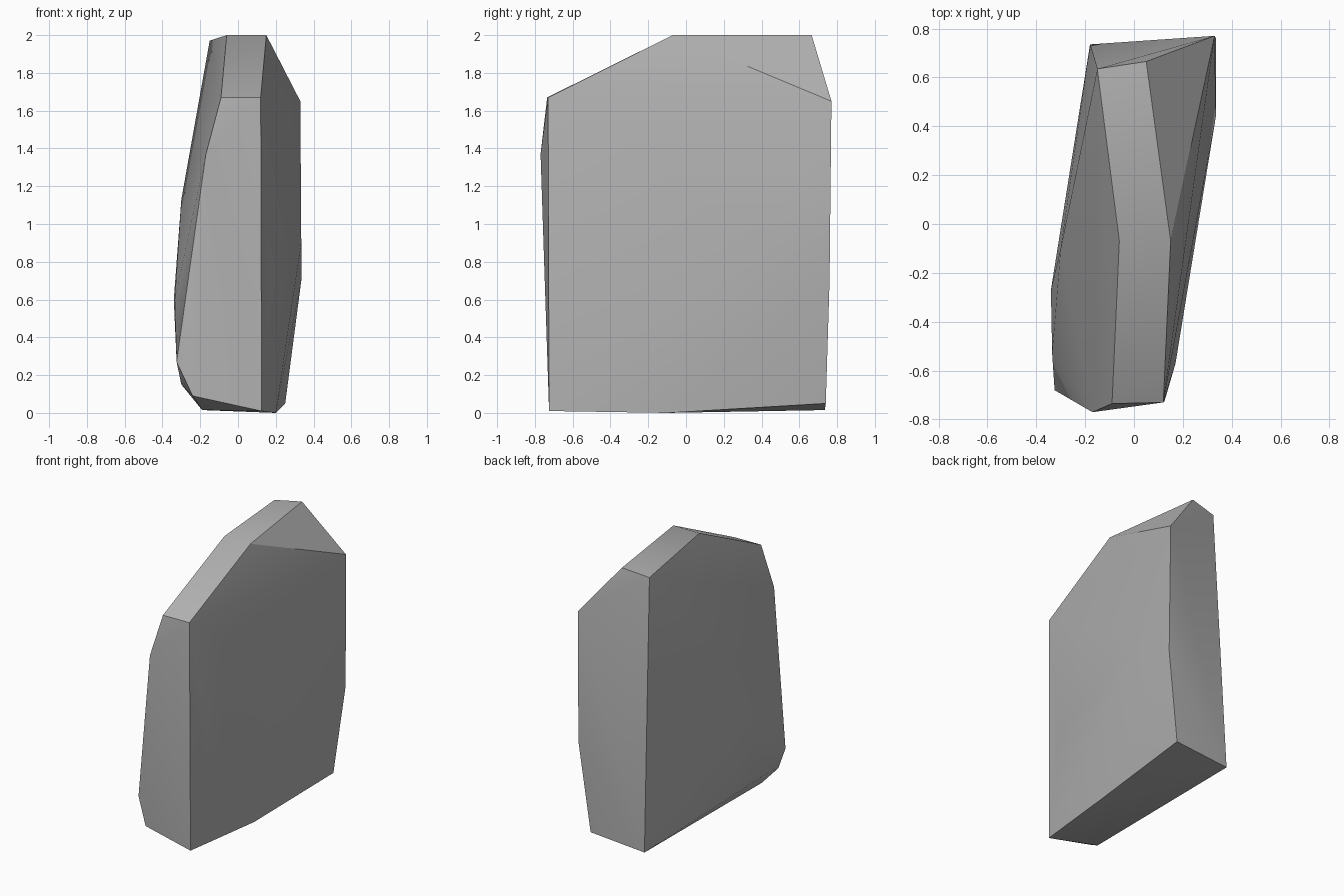
import bpy
import bmesh
import math

# Remove only the default cube
default_cube = bpy.data.objects.get("Cube")
if default_cube:
    bpy.data.objects.remove(default_cube, do_unlink=True)


def make_material(name, colour):
    material = bpy.data.materials.new(name)
    material.use_nodes = True
    material.diffuse_color = colour
    shader = material.node_tree.nodes["Principled BSDF"]
    shader.inputs["Base Color"].default_value = colour
    return material


# Corners of the chiselled slab, grouped by the side they shape
corners = {
    "crown_right": [(.12, -.73, 1.67), (.15, -.07, 2), (.05, .665, 2)],
    "crown_left": [(-.09, -.735, 1.67), (-.06, -.07, 2), (-.15, .635, 1.97)],
    "front_left_edge": [(-.17, -.77, 1.37), (-.325, -.68, .27), (-.24, -.72, .09)],
    "back_right_edge": [(.33, .77, 1.65), (.335, .76, .7), (.25, .74, .05)],
    "right_bulge": [(.335, .44, .9), (.17, -.57, .7)],
    "left_bulge": [(-.3, -.1, 1.13), (-.34, -.27, .6), (-.335, -.53, .6), (-.3, -.5, .15)],
    "base": [(.125, -.725, .01), (.2, -.1, 0), (-.18, .735, .015), (-.19, -.6, .015)],
}


def build_rock(name, groups, material):
    """Wrap a tight convex skin around the corners and soften shallow edges."""
    bm = bmesh.new()
    for points in groups.values():
        for point in points:
            bm.verts.new(point)
    result = bmesh.ops.convex_hull(bm, input=list(bm.verts))
    # Drop any corner that ended up inside the skin
    inside = [v for v in bm.verts if not v.link_faces]
    bmesh.ops.delete(bm, geom=inside, context="VERTS")
    bmesh.ops.recalc_face_normals(bm, faces=list(bm.faces))

    mesh = bpy.data.meshes.new(name)
    bm.to_mesh(mesh)
    bm.free()
    mesh.materials.append(material)
    rock = bpy.data.objects.new(name, mesh)
    bpy.context.collection.objects.link(rock)

    # Shade the broad sides smooth while the chiselled ridges stay crisp
    bpy.ops.object.select_all(action="DESELECT")
    rock.select_set(True)
    bpy.context.view_layer.objects.active = rock
    bpy.ops.object.shade_smooth_by_angle(angle=math.radians(30))
    return rock


stone_grey = make_material("stone_grey", (.45, .45, .45, 1))
build_rock("rock_slab", corners, stone_grey)
